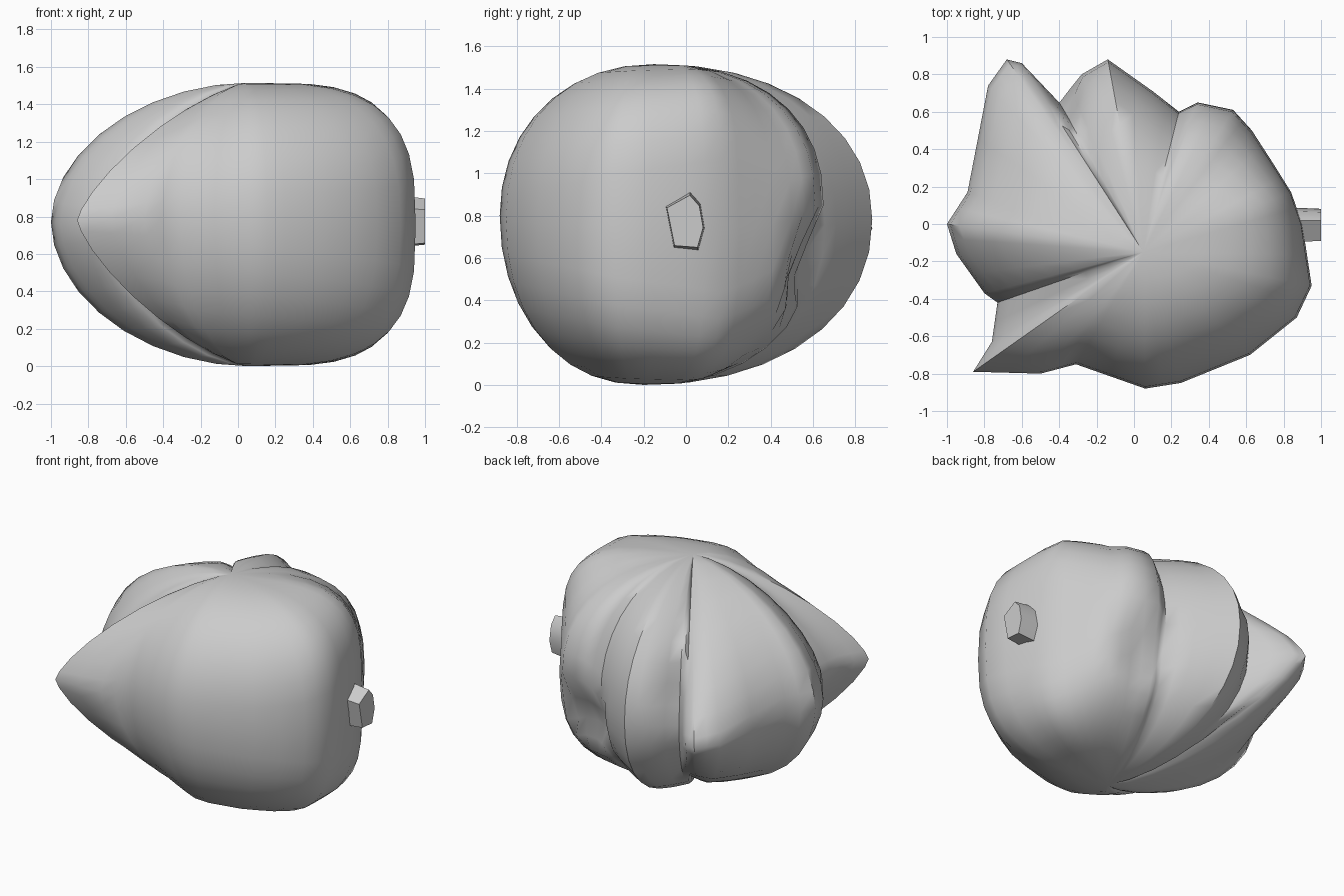
import bpy, bmesh, math
from mathutils import Vector

if "Cube" in bpy.data.objects:
    bpy.data.objects.remove(bpy.data.objects["Cube"])

TOP = Vector((0.05, -0.15, 1.515))
BOTTOM = Vector((0.05, -0.2, 0.0))

# widest outline of the rock: x, y, height of widest point, squareness of vertical profile
OUTLINE = [
    (0.90, 0.00, 0.75, 3.6), (0.84, 0.17, 0.75, 4.0), (0.74, 0.33, 0.75, 3.2),
    (0.63, 0.50, 0.78, 2.5), (0.53, 0.61, 0.85, 2.3), (0.34, 0.65, 0.85, 2.3),
    (0.24, 0.60, 0.75, 2.2), (0.10, 0.71, 0.76, 2.2), (-0.14, 0.88, 0.78, 2.15),
    (-0.28, 0.80, 0.76, 2.0), (-0.40, 0.65, 0.74, 1.9), (-0.60, 0.86, 0.74, 1.35),
    (-0.68, 0.88, 0.74, 1.35), (-0.78, 0.74, 0.74, 1.5), (-0.89, 0.17, 0.76, 1.9),
    (-1.00, 0.00, 0.77, 1.9), (-0.95, -0.16, 0.76, 1.8), (-0.80, -0.37, 0.76, 1.65),
    (-0.73, -0.42, 0.76, 1.5), (-0.76, -0.63, 0.78, 1.35), (-0.86, -0.79, 0.78, 1.35),
    (-0.50, -0.80, 0.79, 1.6), (-0.31, -0.75, 0.80, 1.9), (0.06, -0.88, 0.80, 2.1),
    (0.25, -0.85, 0.78, 2.2), (0.62, -0.70, 0.76, 2.4), (0.87, -0.50, 0.75, 2.7),
    (0.95, -0.33, 0.75, 3.1),
]
ROWS, SUB = 18, 2
# hollows pressed into the back: centre, reach, depth
DENTS = [((0.42, 0.58, 0.55), 0.24, 0.13), ((-0.38, 0.6, 0.95), 0.22, 0.05)]


def build_mesh(name, bm, angle):
    bmesh.ops.recalc_face_normals(bm, faces=bm.faces[:])
    mesh = bpy.data.meshes.new(name)
    bm.to_mesh(mesh)
    bm.free()
    ob = bpy.data.objects.new(name, mesh)
    bpy.context.collection.objects.link(ob)
    bpy.ops.object.select_all(action='DESELECT')
    ob.select_set(True)
    bpy.context.view_layer.objects.active = ob
    bpy.ops.object.shade_smooth_by_angle(angle=math.radians(angle))
    return ob


def profile_point(col, lat):
    """Point on one vertical rib, blending from the widest point to a pole."""
    x, y, z, n = col
    f = math.cos(lat) ** (2 / n)
    h = abs(math.sin(lat)) ** (2 / n)
    pole = TOP if lat > 0 else BOTTOM
    p = Vector((pole.x + (x - pole.x) * f, pole.y + (y - pole.y) * f, z + (pole.z - z) * h))
    for c, reach, depth in DENTS:
        d = (p - Vector(c)).length
        if d < reach:
            p -= Vector((p.x, p.y, 0)).normalized() * depth * (1 - (d / reach) ** 2)
    return p


# main rock body
cols = []
for a, b in zip(OUTLINE, OUTLINE[1:] + OUTLINE[:1]):
    for k in range(SUB):
        cols.append([u + (v - u) * k / SUB for u, v in zip(a, b)])

bm = bmesh.new()
rings = []
for r in range(1, ROWS):
    lat = math.pi * (r / ROWS - 0.5)
    rings.append([bm.verts.new(profile_point(c, lat)) for c in cols])
low, high = bm.verts.new(BOTTOM), bm.verts.new(TOP)
count = len(cols)
for i in range(count):
    j = (i + 1) % count
    for a, b in zip(rings, rings[1:]):
        bm.faces.new((a[i], a[j], b[j], b[i]))
    bm.faces.new((low, rings[0][j], rings[0][i]))
    bm.faces.new((high, rings[-1][i], rings[-1][j]))
build_mesh("rock_body", bm, 50)

# small knob on the right side
KNOB = [(-0.10, 0.85), (0.02, 0.92), (0.07, 0.86), (0.09, 0.74), (0.06, 0.63), (-0.06, 0.64)]
bm = bmesh.new()
inner = [bm.verts.new((0.80, y, z)) for y, z in KNOB]
outer = [bm.verts.new((1.0, y * 0.9, 0.76 + (z - 0.76) * 0.85)) for y, z in KNOB]
bm.faces.new(inner)
bm.faces.new(outer)
for i in range(6):
    j = (i + 1) % 6
    bm.faces.new((inner[i], inner[j], outer[j], outer[i]))
build_mesh("side_knob", bm, 50)
